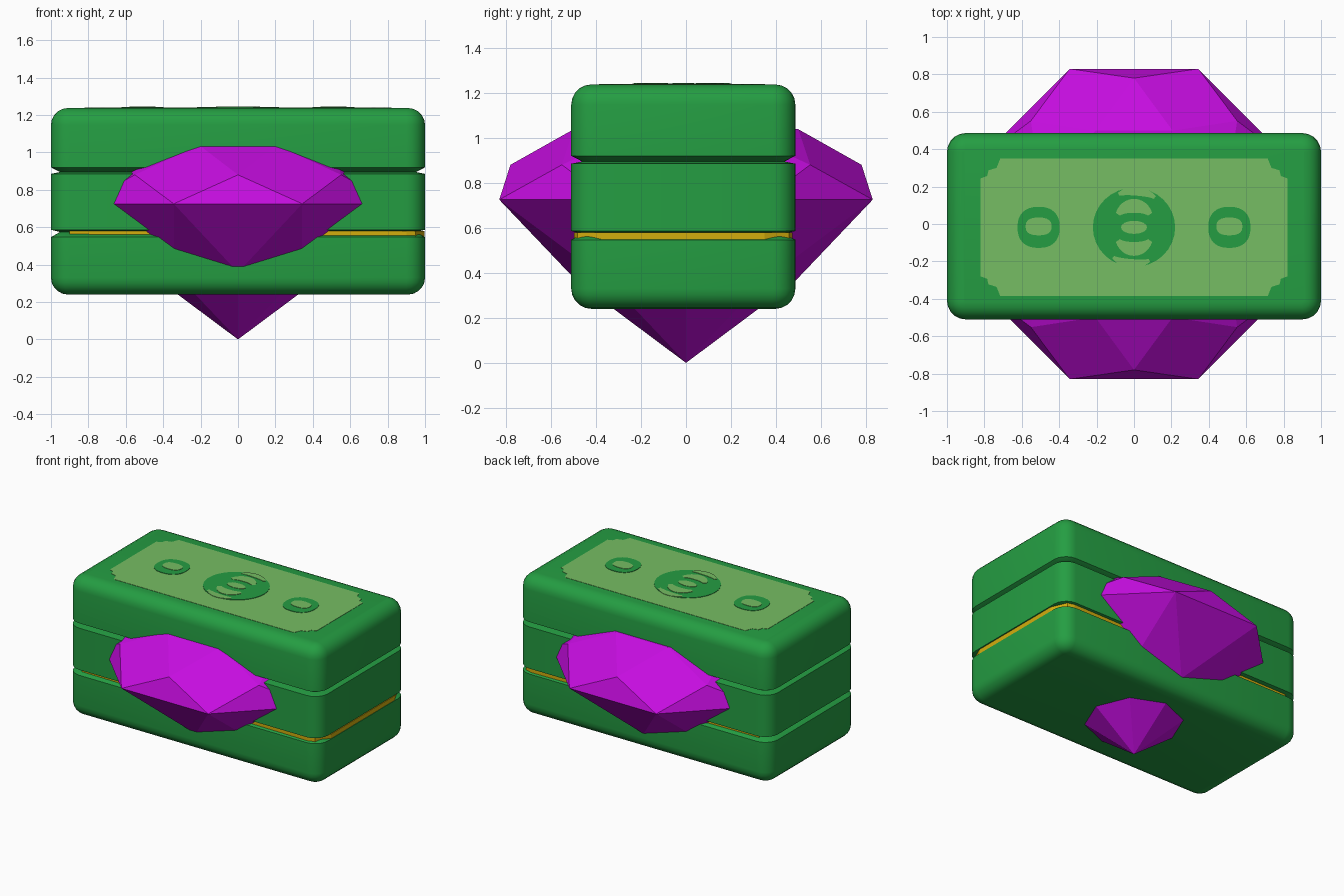
import bpy, bmesh, math

if "Cube" in bpy.data.objects:
    bpy.data.objects.remove(bpy.data.objects["Cube"])

def material(name, rgb):
    m = bpy.data.materials.new(name)
    m.diffuse_color = (*rgb, 1)
    m.use_nodes = True
    m.node_tree.nodes["Principled BSDF"].inputs["Base Color"].default_value = m.diffuse_color
    return m

GREEN = material("dark green", (0.018, 0.34, 0.055))
PALE = material("pale green", (0.18, 0.51, 0.125))
GOLD = material("gold", (0.65, 0.42, 0.004))
PURPLE = material("purple", (0.56, 0.004, 0.74))
CY = -0.012          # the stack sits slightly forward of the gem

def make(name, verts, faces, mat, smooth=False):
    me = bpy.data.meshes.new(name)
    me.from_pydata(verts, [], faces)
    bm = bmesh.new()
    bm.from_mesh(me)
    bmesh.ops.recalc_face_normals(bm, faces=bm.faces)
    bm.to_mesh(me)
    bm.free()
    me.materials.append(mat)
    if smooth:
        me.polygons.foreach_set("use_smooth", [True] * len(me.polygons))
        me.set_sharp_from_angle(angle=math.radians(35))
    ob = bpy.data.objects.new(name, me)
    bpy.context.collection.objects.link(ob)
    return ob

def loft(name, rings, mat, smooth=False):
    n = len(rings[0])
    verts = [v for r in rings for v in r]
    faces = [(k * n + i, k * n + (i + 1) % n, (k + 1) * n + (i + 1) % n, (k + 1) * n + i)
             for k in range(len(rings) - 1) for i in range(n)]
    faces += [tuple(range(n)), tuple(range(len(verts) - n, len(verts)))]
    return make(name, verts, faces, mat, smooth)

def rounded_rect(hx, hy, z, inset, radius=0.1, seg=5):
    r = max(radius - inset, 0.012)
    hx, hy = hx - inset, hy - inset
    ring = []
    for q, (sx, sy) in enumerate([(1, 1), (-1, 1), (-1, -1), (1, -1)]):
        for i in range(seg + 1):
            a = math.pi / 2 * (q + i / seg)
            ring.append((sx * (hx - r) + r * math.cos(a),
                         CY + sy * (hy - r) + r * math.sin(a), z))
    return ring

# Stack of three bundles: big rounding outside, small bevels at the seams
R = 0.09
arc = [(R * (1 - math.cos(t * math.pi / 10)), R * (1 - math.sin(t * math.pi / 10))) for t in range(6)]
low = [(0.24 + dz, ins) for ins, dz in reversed(arc)]
high = [(1.237 - dz, ins) for ins, dz in arc]
bundles = {
    "bottom_bundle": low + [(0.547, 0), (0.575, 0.05)],
    "middle_bundle": [(0.574, 0.05), (0.586, 0), (0.885, 0), (0.895, 0.05)],
    "top_bundle": [(0.894, 0.05), (0.92, 0)] + high,
}
for name, prof in bundles.items():
    loft(name, [rounded_rect(1, 0.498, z, ins) for z, ins in prof], GREEN, True)

# Gold sheet showing in the lower seam at the right end
sheet = [[(x, y + CY, z) for x, y in [(-0.9, -0.47), (0.9, -0.485), (0.95, -0.47), (0.998, -0.36),
                                      (0.998, 0.36), (0.95, 0.47), (0.9, 0.485), (-0.9, 0.47)]]
         for z in (0.545, 0.58)]
loft("gold_sheet", sheet, GOLD)

# Brilliant-cut gem passing through the stack
def ring8(r, z, off):
    return [(r * math.cos((i + off) * math.pi / 4), r * math.sin((i + off) * math.pi / 4), z)
            for i in range(8)]

P, G, M, T = 1, 9, 17, 25     # first index of each ring: pavilion, girdle, crown, table
gem = [(0, 0, 0)] + ring8(0.48, 0.358, 0) + ring8(0.898, 0.725, 0.5) \
    + ring8(0.78, 0.88, 0) + ring8(0.54, 1.038, 0.5)
faces = [tuple(range(T, T + 8))]
for i in range(8):
    j, h = (i + 1) % 8, (i - 1) % 8
    faces += [(0, P + i, G + i, P + j), (P + i, G + h, G + i), (M + i, G + h, G + i),
              (G + i, M + i, T + i, M + j), (M + i, T + h, T + i)]
make("gem", gem, faces, PURPLE)

# Printed panel on top, with scalloped corners
def plate(name, pts, z, mat):
    return loft(name, [[(x, y, h) for x, y in pts] for h in (z - 0.003, z)], mat)

corner = [(0.82, 0.262), (0.785, 0.275), (0.778, 0.305), (0.735, 0.318), (0.715, 0.368)]
outline = corner + [(-x, y) for x, y in reversed(corner)]
outline += [(-x, -y) for x, y in outline]
PY = -0.018
plate("top_panel", [(x, y + PY) for x, y in outline], 1.239, PALE)

def disc(cx, cy, rx, ry, n=32, power=1.0):
    f = lambda v: math.copysign(abs(v) ** power, v)
    return [(cx + rx * f(math.cos(2 * math.pi * i / n)), cy + ry * f(math.sin(2 * math.pi * i / n)))
            for i in range(n)]

def band(cx, cy, r, a0, a1, width, n=12):
    # crescent that tapers at both ends
    outer, inner = [], []
    for i in range(n + 1):
        a = math.radians(a0 + (a1 - a0) * i / n)
        w = width * (0.35 + 0.65 * math.sin(math.pi * i / n)) / 2
        outer.append((cx + (r + w) * math.cos(a), cy + (r + w) * math.sin(a)))
        inner.append((cx + (r - w) * math.cos(a), cy + (r - w) * math.sin(a)))
    return outer + inner[::-1]

# Centre medallion with abstract crescents, each repeated by a half turn
plate("medallion", disc(0, PY, 0.22, 0.212), 1.242, GREEN)
for k, turn in enumerate((0, 180)):
    s = 1 if turn == 0 else -1
    plate(f"medallion_crescent_{k}", band(0, PY + s * 0.01, 0.105, 35 + turn, 145 + turn, 0.075), 1.2445, PALE)
    plate(f"medallion_rim_gap_{k}", band(0, PY, 0.195, 55 + turn, 115 + turn, 0.05), 1.2445, PALE)
plate("medallion_centre", disc(0, PY, 0.07, 0.035, 16), 1.2445, PALE)

# Side rosettes
for s, side in ((-1, "left"), (1, "right")):
    plate(f"{side}_rosette", disc(s * 0.51, PY, 0.113, 0.11, 32, 0.85), 1.242, GREEN)
    plate(f"{side}_rosette_centre", disc(s * 0.51, PY + 0.005, 0.07, 0.048, 20, 0.8), 1.2445, PALE)
